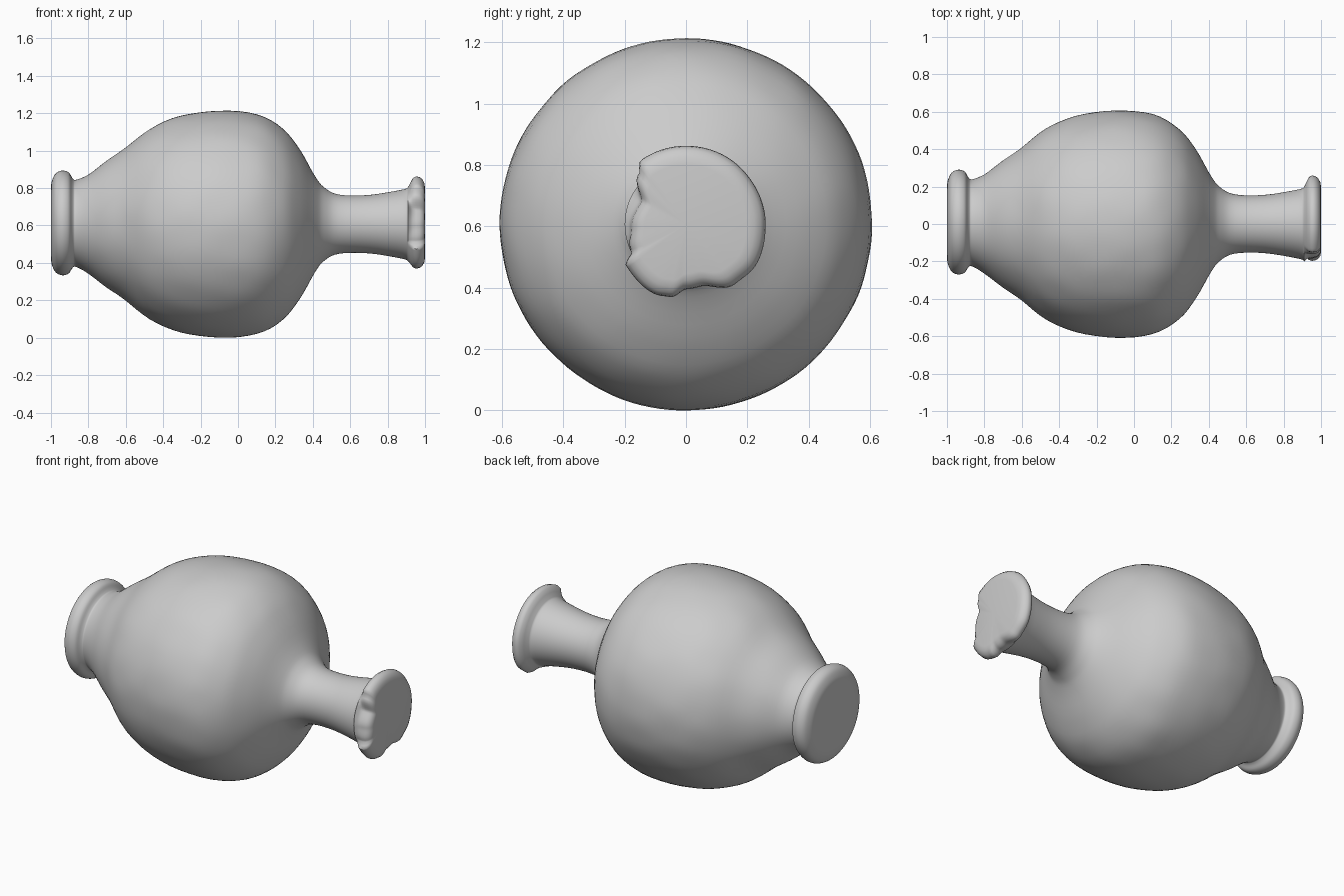
import bpy, bmesh, math
from mathutils import noise, Vector

if "Cube" in bpy.data.objects:
    bpy.data.objects.remove(bpy.data.objects["Cube"], do_unlink=True)

CZ = 0.608      # height of the vase's long axis
SEG = 128       # points around each ring

clay = bpy.data.materials.new("plain grey clay")
clay.use_nodes = True
clay.diffuse_color = (0.6, 0.6, 0.6, 1)
clay.node_tree.nodes["Principled BSDF"].inputs["Base Color"].default_value = (0.6, 0.6, 0.6, 1)

# (x, radius) along the axis, foot to mouth
PROFILE = [
    (-1.0, 0.19), (-0.995, 0.225), (-0.975, 0.264), (-0.94, 0.280), (-0.905, 0.270),
    (-0.885, 0.240), (-0.865, 0.233), (-0.80, 0.265), (-0.71, 0.333), (-0.606, 0.405),
    (-0.47, 0.510), (-0.31, 0.578), (-0.10, 0.607), (0.10, 0.588), (0.24, 0.510),
    (0.33, 0.400), (0.41, 0.260), (0.46, 0.197), (0.54, 0.158), (0.70, 0.156),
    (0.88, 0.185), (0.91, 0.200)]

# Broken lip outline: (degrees from +y, radius)
LIP = [(0, .26), (39, .256), (90, .256), (113, .256), (125, .256), (134, .223),
       (153, .165), (183, .18), (207, .20), (214, .238), (246, .25), (258, .243),
       (270, .212), (284, .208), (309, .252), (331, .264), (360, .26)]

# Lip rings: (x, blend from neck radius to lip outline, scale)
LIP_RINGS = [(0.922, 0.45, 1), (0.935, 0.85, 1), (0.952, 1, 1), (0.970, 1, 0.985),
             (0.985, 1, 0.94), (0.996, 1, 0.86), (1.0, 1, 0.76)]


def smooth_profile(pts, steps=4):
    """Catmull-Rom curve through the profile points."""
    out = []
    for i in range(len(pts) - 1):
        p = [Vector(pts[max(0, min(len(pts) - 1, i + k))]) for k in (-1, 0, 1, 2)]
        for s in range(steps):
            t = s / steps
            out.append(0.5 * (2 * p[1] + (p[2] - p[0]) * t
                              + (2 * p[0] - 5 * p[1] + 4 * p[2] - p[3]) * t * t
                              + (3 * p[1] - p[0] - 3 * p[2] + p[3]) * t ** 3))
    out.append(Vector(pts[-1]))
    return out


def lip_radius(a):
    d = math.degrees(a)
    for (a0, r0), (a1, r1) in zip(LIP, LIP[1:]):
        if a0 <= d <= a1:
            t = (d - a0) / (a1 - a0)
            return r0 + (r1 - r0) * t * t * (3 - 2 * t)
    return LIP[0][1]


def add_ring(bm, x, radius):
    """One ring; the foot sits slightly off the axis."""
    off = 0.01 * max(0, min(1, (-0.80 - x) / 0.1))
    ring = []
    for i in range(SEG):
        a = 2 * math.pi * i / SEG
        r = radius(a)
        p = Vector((x, r * math.cos(a) + off, r * math.sin(a)))
        # faint hand-made unevenness
        r_scale = 1 + 0.006 * noise.noise(p * 7) * min(1, r / 0.3)
        ring.append(bm.verts.new((x, p.y * r_scale, CZ + off * 0.7 + p.z * r_scale)))
    return ring


bm = bmesh.new()
rings = [add_ring(bm, p.x, lambda a, r=p.y: r) for p in smooth_profile(PROFILE)]
for x, w, s in LIP_RINGS:
    rings.append(add_ring(bm, x, lambda a: s * (0.195 * (1 - w) + lip_radius(a) * w)))

# Walls between rings
for lo, hi in zip(rings, rings[1:]):
    for i in range(SEG):
        j = (i + 1) % SEG
        bm.faces.new((lo[i], lo[j], hi[j], hi[i]))

# Flat foot and closed mouth
for ring, x in ((rings[0], -1.0), (rings[-1], 1.0)):
    centre = bm.verts.new((x, 0, CZ))
    for i in range(SEG):
        bm.faces.new((centre, ring[i], ring[(i + 1) % SEG]))

bmesh.ops.recalc_face_normals(bm, faces=bm.faces[:])
mesh = bpy.data.meshes.new("vase")
bm.to_mesh(mesh)
bm.free()
mesh.materials.append(clay)
vase = bpy.data.objects.new("vase", mesh)
bpy.context.collection.objects.link(vase)

# Rest the belly on the ground
low = min(v.co.z for v in mesh.vertices)
for v in mesh.vertices:
    v.co.z -= low

bpy.ops.object.select_all(action='DESELECT')
vase.select_set(True)
bpy.context.view_layer.objects.active = vase
bpy.ops.object.shade_smooth_by_angle(angle=math.radians(50))
